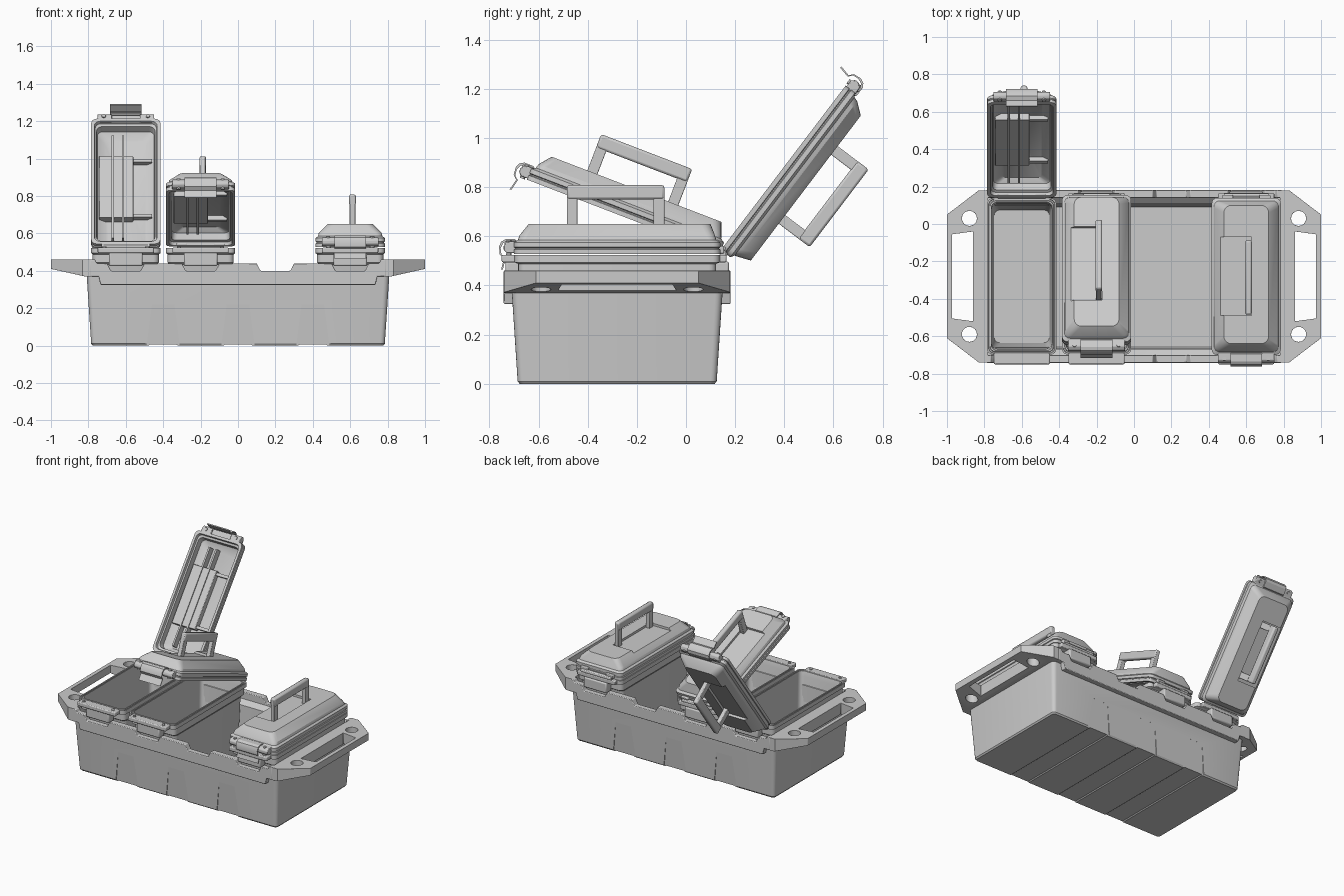
import bpy, bmesh, math
from mathutils import Matrix

if "Cube" in bpy.data.objects:
    bpy.data.objects.remove(bpy.data.objects["Cube"])

YC = -0.28                       # crate and cans are symmetric about this y
HINGE = (0.0, 0.145, 0.535)


def make(name, verts, faces, bevel=0):
    me = bpy.data.meshes.new(name)
    me.from_pydata(verts, [], faces)
    bm = bmesh.new()
    bm.from_mesh(me)
    bmesh.ops.recalc_face_normals(bm, faces=bm.faces)
    bm.to_mesh(me)
    bm.free()
    ob = bpy.data.objects.new(name, me)
    bpy.context.collection.objects.link(ob)
    if bevel:
        add_bevel(ob, bevel)
    return ob


def add_bevel(ob, width):
    m = ob.modifiers.new("bevel", 'BEVEL')
    m.width, m.segments, m.limit_method = width, 2, 'ANGLE'
    m.angle_limit = math.radians(40)


def loft(name, rings):
    """Skin equal-length rings, capping the first and last."""
    n = len(rings[0])
    faces = [list(range(n)), list(range(n * (len(rings) - 1), n * len(rings)))]
    for k in range(len(rings) - 1):
        for i in range(n):
            j = (i + 1) % n
            faces.append([k * n + i, k * n + j, k * n + n + j, k * n + n + i])
    return make(name, [p for r in rings for p in r], faces)


def rrect(hx, y0, y1, z, r=0.03, seg=4):
    pts = []
    for q, (cx, cy) in enumerate([(hx - r, y1 - r), (r - hx, y1 - r),
                                  (r - hx, y0 + r), (hx - r, y0 + r)]):
        for i in range(seg + 1):
            a = math.pi / 2 * (q + i / seg)
            pts.append((cx + r * math.cos(a), cy + r * math.sin(a), z))
    return pts


def sym(hx, hy, z, r=0.03):
    return rrect(hx, YC - hy, YC + hy, z, r)


def prism(name, pts, axis, a, b, bevel=0):
    place = {'x': lambda p, t: (t, p[0], p[1]), 'y': lambda p, t: (p[0], t, p[1]),
             'z': lambda p, t: (p[0], p[1], t)}[axis]
    ob = loft(name, [[place(p, t) for p in pts] for t in (a, b)])
    if bevel:
        add_bevel(ob, bevel)
    return ob


def box(name, x0, x1, y0, y1, z0, z1, bevel=0):
    return prism(name, [(x0, y0), (x1, y0), (x1, y1), (x0, y1)], 'z', z0, z1, bevel)


def circle(cx, cy, r, n=24):
    return [(cx + r * math.cos(2 * math.pi * i / n), cy + r * math.sin(2 * math.pi * i / n))
            for i in range(n)]


def cut(ob, cutters):
    for c in cutters:
        m = ob.modifiers.new("cut", 'BOOLEAN')
        m.object, m.operation, m.solver = c, 'DIFFERENCE', 'EXACT'
    dg = bpy.context.evaluated_depsgraph_get()
    me = bpy.data.meshes.new_from_object(ob.evaluated_get(dg))
    ob.modifiers.clear()
    ob.data = me
    for c in cutters:
        bpy.data.objects.remove(c)


def flip(y):
    return 2 * YC - y


# Crate tub: tapered shell with shallow grooves below
tub = loft("crate_tub", [
    sym(0.777, 0.397, 0.0, 0.02), sym(0.785, 0.405, 0.01, 0.025), sym(0.81, 0.43, 0.39),
    sym(0.78, 0.42, 0.39), sym(0.775, 0.388, 0.36), sym(0.757, 0.372, 0.022)])
grooves = []
for gx in (-0.4, 0, 0.4):
    grooves.append(prism("groove", [(gx - 0.09, -0.01), (gx + 0.09, -0.01),
                                    (gx + 0.07, 0.006), (gx - 0.07, 0.006)], 'y', -0.8, 0.3))
    for f in (lambda y: y, flip):
        grooves.append(loft("groove", [
            [(gx + s * w, f(y), z) for s, y in ((-1, -0.76), (1, -0.76), (1, yi), (-1, yi))]
            for w, yi, z in ((0.09, -0.677, -0.012), (0.06, -0.6985, 0.22))]))
cut(tub, grooves)

# Crate end flanges with grip slot and tie-down holes
flange = prism("crate_end_flange", [(0.78, 0.37), (0.82, 0.37), (1, 0.41), (1, 0.46), (0.78, 0.46)],
               'y', -0.74, 0.18)
cutters = [prism("slot", [(0.862, -0.52), (0.972, -0.505), (0.972, -0.055), (0.862, -0.04)],
                 'z', 0.3, 0.5)]
for f in (lambda y: y, flip):
    cutters.append(prism("corner", [(1.05, f(-0.572)), (1.05, f(-0.763)), (0.80, f(-0.763))],
                         'z', 0.3, 0.5))
    cutters.append(prism("hole", circle(0.88, f(-0.59), 0.04), 'z', 0.3, 0.5))
cut(flange, cutters)
add_bevel(flange, 0.004)
flange.modifiers.new("mirror", 'MIRROR')

# Crate long rims, notched for the latches and hinges
half = [(0.10, 0.44), (0.12, 0.40), (0.28, 0.40), (0.30, 0.44), (0.50, 0.44), (0.52, 0.40),
        (0.68, 0.40), (0.70, 0.44), (0.755, 0.44), (0.765, 0.46), (0.79, 0.46), (0.79, 0.37),
        (0.745, 0.37), (0.735, 0.325)]
rim = half + [(-x, z) for x, z in reversed(half)]
for name, f in (("crate_front_rim", lambda y: y), ("crate_back_rim", flip)):
    prism(name, rim, 'y', f(-0.742), f(-0.70), 0.004)

# Can body parts, built at x = 0
body = [loft("can_body", [
    sym(0.155, 0.363, 0.026), sym(0.165, 0.38, 0.43), sym(0.177, 0.403, 0.445),
    sym(0.177, 0.403, 0.488), sym(0.185, 0.418, 0.494), sym(0.185, 0.418, 0.523),
    sym(0.178, 0.412, 0.523), sym(0.176, 0.41, 0.515), sym(0.171, 0.405, 0.515),
    sym(0.169, 0.403, 0.523), sym(0.163, 0.397, 0.523), sym(0.161, 0.388, 0.49),
    sym(0.148, 0.355, 0.04)])]
for name, f in (("front", lambda y: y), ("back", flip)):
    out = f(-0.75) if name == "front" else 0.165
    ys = sorted((out, f(-0.69)))
    body.append(box("can_" + name + "_ear", -0.15, 0.15, *ys, 0.494, 0.524, 0.006))
    ys = sorted((f(-0.735), f(-0.675)))
    body.append(box("can_" + name + "_bracket", -0.09, 0.09, *ys, 0.425, 0.497, 0.008))
body.append(prism("can_hinge_pin", circle(0.15, 0.53, 0.014, 12), 'x', -0.12, 0.12))
for s in (-1, 1):
    body.append(prism("can_ear_bolt", circle(s * 0.115, -0.722, 0.011, 12), 'z', 0.52, 0.53))

# Can lid shell with a recess for the folded handle
shell = loft("lid_shell", [
    rrect(0.12, -0.64, 0.10, 0.65, 0.04), sym(0.168, 0.398, 0.603, 0.035), sym(0.172, 0.404, 0.585),
    sym(0.185, 0.42, 0.575), sym(0.185, 0.42, 0.556), sym(0.18, 0.415, 0.553),
    sym(0.18, 0.415, 0.549), sym(0.185, 0.42, 0.546), sym(0.185, 0.42, 0.527),
    sym(0.168, 0.403, 0.527), sym(0.164, 0.399, 0.545), sym(0.156, 0.385, 0.55),
    sym(0.152, 0.38, 0.59), rrect(0.11, -0.62, 0.08, 0.615)])
cut(shell, [box("recess", -0.2, 0.028, -0.49, -0.07, 0.634, 0.7)])
lid = [shell, box("lid_handle_pocket", -0.144, 0.04, -0.485, -0.075, 0.575, 0.62, 0.004)]
for y in (-0.465, -0.095):
    lid.append(box("lid_inner_shelf", 0.03, 0.14, y - 0.01, y + 0.01, 0.585, 0.612))
for x in (-0.07, -0.015):
    lid.append(box("lid_inner_rib", x - 0.006, x + 0.006, -0.62, 0.07, 0.568, 0.62))

# Lid handle: two posts and a grip
for y in (-0.4625, -0.11):
    lid.append(box("lid_handle_post", -0.003, 0.027, y - 0.022, y + 0.022, 0.61, 0.80, 0.004))
lid.append(box("lid_handle_grip", -0.006, 0.03, -0.485, -0.088, 0.75, 0.808, 0.01))

# Latch: knuckle lugs, bent sheet tongue, bolts
knob = [(-0.68, 0.532), (-0.73, 0.532), (-0.742, 0.545), (-0.742, 0.562), (-0.728, 0.578), (-0.68, 0.58)]
for s in (-1, 1):
    lid.append(prism("lid_latch_lug", knob, 'x', s * 0.075, s * 0.152, 0.004))
    lid.append(prism("lid_latch_bolt", circle(s * 0.118, -0.72, 0.011, 12), 'z', 0.524, 0.584))
path = [(-0.695, 0.588), (-0.735, 0.588), (-0.752, 0.578), (-0.761, 0.558), (-0.758, 0.526),
        (-0.741, 0.511), (-0.752, 0.465)]
inner = [(y + 0.007, z - (0.007 if i < 4 else 0)) for i, (y, z) in enumerate(path)]
lid.append(prism("lid_latch_tongue", path + inner[::-1], 'x', -0.085, 0.085))
lid.append(box("lid_latch_knuckle", -0.083, 0.083, -0.738, -0.68, 0.545, 0.58, 0.008))
for s in (-1, 1):
    lid.append(box("lid_hinge_lug", s * 0.1 - 0.03, s * 0.1 + 0.03, 0.12, 0.155, 0.53, 0.56, 0.005))

# Place three cans: wide open, ajar and closed (third bay is empty)
for cx, angle in ((-0.6, 127.2), (-0.2, 21), (0.6, 0)):
    shift = Matrix.Translation((cx, 0, 0))
    pivot = Matrix.Translation(HINGE)
    swing = shift @ pivot @ Matrix.Rotation(math.radians(-angle), 4, 'X') @ pivot.inverted()
    for parts, mat in ((body, shift), (lid, swing)):
        for p in parts:
            c = p.copy()
            bpy.context.collection.objects.link(c)
            c.matrix_world = mat
for p in body + lid:
    bpy.data.objects.remove(p)

# Smooth shading with crisp edges
for o in bpy.context.scene.objects:
    o.select_set(True)
    bpy.context.view_layer.objects.active = o
bpy.ops.object.shade_smooth_by_angle(angle=math.radians(30))
